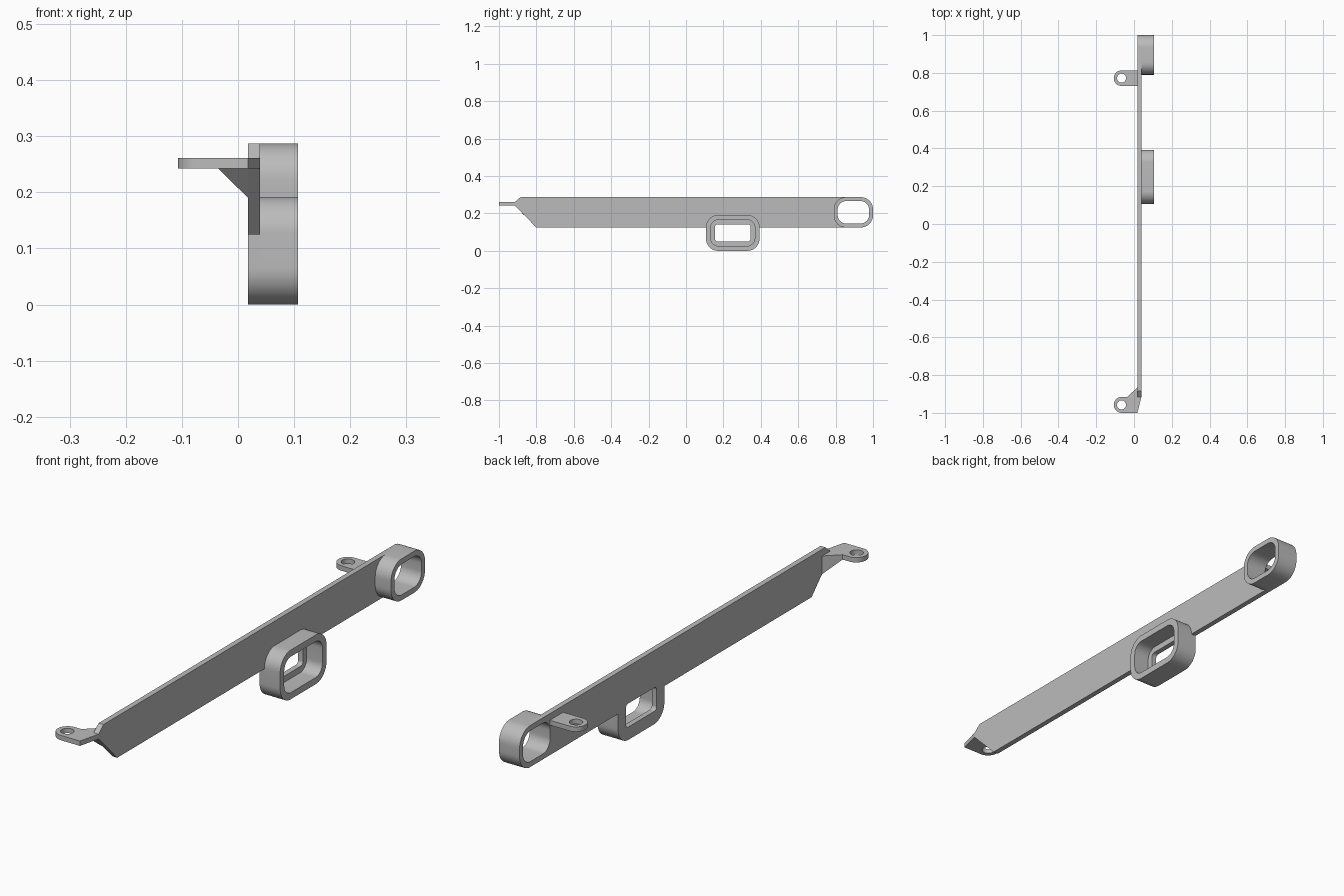
import bpy, bmesh
from math import pi, cos, sin, radians
from mathutils import Matrix

cube = bpy.data.objects.get("Cube")
if cube:
    bpy.data.objects.remove(cube, do_unlink=True)

grey = bpy.data.materials.new("plain_grey")
grey.use_nodes = True
grey.diffuse_color = (0.5, 0.5, 0.5, 1)
grey.node_tree.nodes["Principled BSDF"].inputs["Base Color"].default_value = (0.5, 0.5, 0.5, 1)

# Local x, y, z of a side profile become world y, z, x
SIDE = Matrix(((0, 0, 1, 0), (1, 0, 0, 0), (0, 1, 0, 0), (0, 0, 0, 1)))
FLAT = Matrix.Identity(4)


def arc(cx, cy, r, start, end, steps=12):
    angles = [radians(start + (end - start) * i / steps) for i in range(steps + 1)]
    return [(cx + r * cos(a), cy + r * sin(a)) for a in angles]


def rounded(cx, cy, hw, hh, r):
    """Rounded rectangle, counter-clockwise from its right side."""
    pts = []
    for k, (sx, sy) in enumerate(((1, 1), (-1, 1), (-1, -1), (1, -1))):
        pts += arc(cx + sx * (hw - r), cy + sy * (hh - r), r, 90 * k, 90 * k + 90)
    return pts


def finish(name, bm):
    bmesh.ops.remove_doubles(bm, verts=bm.verts, dist=0.0001)
    bmesh.ops.recalc_face_normals(bm, faces=bm.faces)
    mesh = bpy.data.meshes.new(name)
    bm.to_mesh(mesh)
    bm.free()
    mesh.materials.clear()
    mesh.materials.append(grey)
    mesh.shade_smooth()
    mesh.set_sharp_from_angle(angle=radians(30))
    obj = bpy.data.objects.new(name, mesh)
    bpy.context.collection.objects.link(obj)
    return obj


def extrude(name, loops, low, high, frame):
    """Fill an outline with holes and extrude it between two levels."""
    curve = bpy.data.curves.new(name + "_profile", 'CURVE')
    curve.dimensions = '2D'
    curve.fill_mode = 'BOTH'
    curve.extrude = (high - low) / 2
    for loop in loops:
        spline = curve.splines.new('POLY')
        spline.points.add(len(loop) - 1)
        for p, (x, y) in zip(spline.points, loop):
            p.co = (x, y, 0, 1)
        spline.use_cyclic_u = True
    temp = bpy.data.objects.new(name + "_profile", curve)
    bpy.context.collection.objects.link(temp)
    bpy.context.view_layer.update()
    mesh = bpy.data.meshes.new_from_object(
        temp.evaluated_get(bpy.context.evaluated_depsgraph_get()))
    bm = bmesh.new()
    bm.from_mesh(mesh)
    bm.transform(frame @ Matrix.Translation((0, 0, (low + high) / 2)))
    bpy.data.objects.remove(temp, do_unlink=True)
    bpy.data.curves.remove(curve)
    bpy.data.meshes.remove(mesh)
    return finish(name, bm)


BACK, FACE, RIM = 0.018, 0.039, 0.107      # plate and ring depths in x
LOW, TOP = 0.125, 0.287                    # bar height
TAB_LOW, TAB_TOP = 0.242, 0.261

# Ring shapes: centre, half sizes, corner radius
rear_outer = rounded(0.895, 0.206, 0.105, 0.081, 0.065)
rear_inner = rounded(0.895, 0.206, 0.084, 0.06, 0.046)
mid_outer = rounded(0.25, 0.096, 0.143, 0.096, 0.065)
mid_inner = rounded(0.25, 0.096, 0.118, 0.07, 0.042)
mid_window = rounded(0.25, 0.096, 0.095, 0.046, 0.014)

# Bar plate with the middle ring's backing and both openings
half = len(mid_outer) // 2
quarter = half // 2
outline = ([(-0.8, LOW), (0.107, LOW)] + mid_outer[half:] + [(0.393, LOW)]
           + rear_outer[3 * quarter:] + rear_outer[:quarter]
           + [(-0.885, TOP), (-0.915, TAB_TOP), (-0.915, TAB_LOW)])
extrude("bar_plate", [outline, rear_inner, mid_window], BACK, FACE, SIDE)

# Raised rings
extrude("rear_ring", [rear_outer, rear_inner], FACE, RIM, SIDE)
extrude("middle_ring", [mid_outer, mid_inner], FACE, RIM, SIDE)


# Screw tabs
def tab(name, y, r, inner_edge):
    loop = arc(-0.107 + r, y, r, 90, 270, 24) + inner_edge
    hole = arc(-0.066, y, 0.024, 0, 345, 23)
    extrude(name, [loop, hole], TAB_LOW, TAB_TOP, FLAT)


tab("rear_tab", 0.772, 0.041, [(BACK, 0.731), (BACK, 0.813)])
tab("front_tab", -0.9575, 0.0425, [(BACK, -1), (FACE, -0.915)])

# Gusset between the front tab and the sloped bar end
bm = bmesh.new()
for co in ((-0.035, -0.915, TAB_TOP), (BACK, -0.915, TAB_TOP), (BACK, -0.865, TAB_TOP),
           (-0.035, -0.915, TAB_LOW), (BACK, -0.915, TAB_LOW), (BACK, -0.865, 0.19)):
    bm.verts.new(co)
bmesh.ops.convex_hull(bm, input=bm.verts)
finish("front_gusset", bm)
